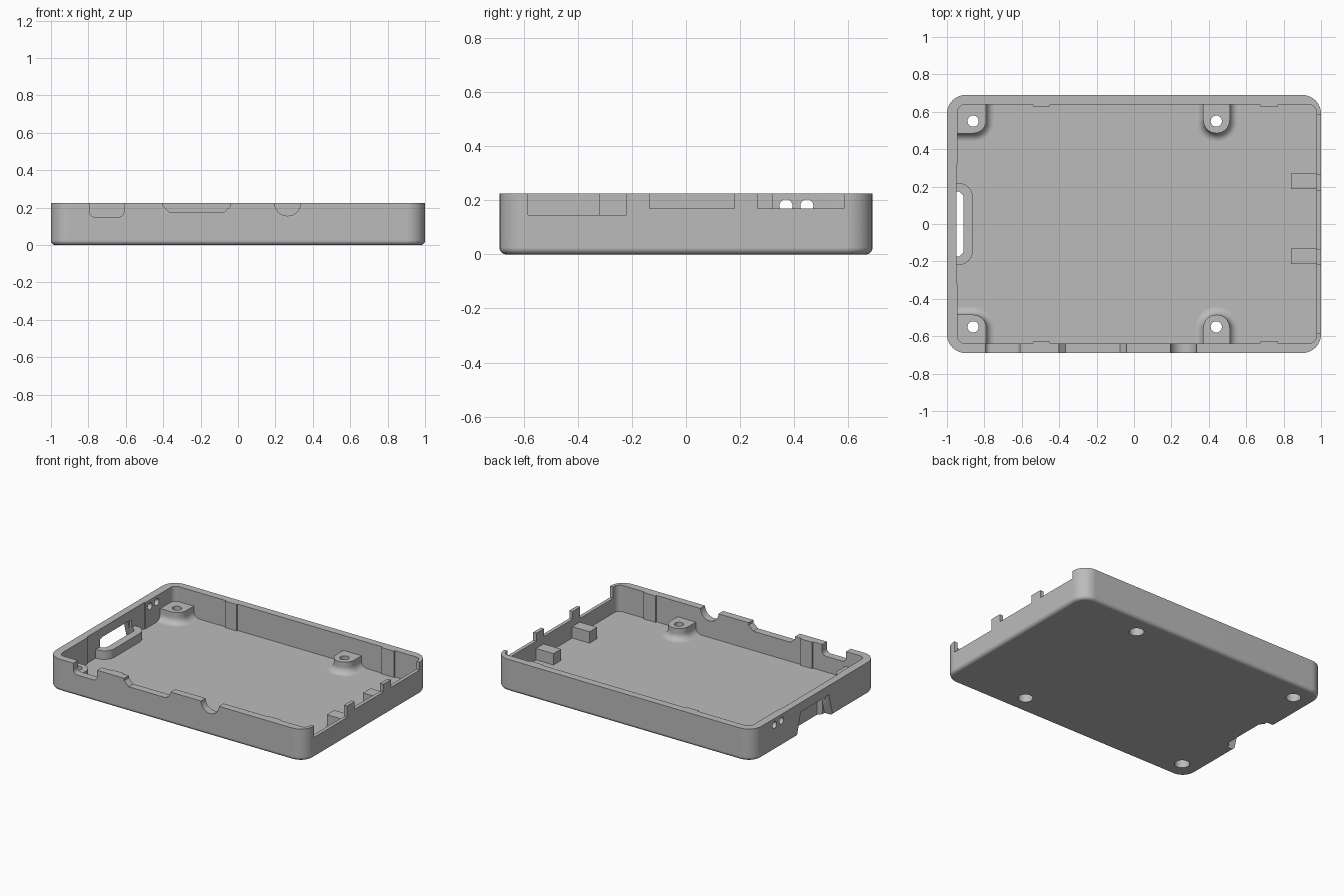
import bpy, bmesh
from math import pi, sin, cos

cube = bpy.data.objects.get("Cube")
if cube:
    bpy.data.objects.remove(cube, do_unlink=True)

TOP, FLOOR, SHELF = 0.225, 0.04, 0.12
TINY = 0.004

grey = bpy.data.materials.new("plain grey plastic")
grey.use_nodes = True
grey.diffuse_color = (0.5, 0.5, 0.5, 1)
grey.node_tree.nodes["Principled BSDF"].inputs["Base Color"].default_value = (0.5, 0.5, 0.5, 1)


def loft(name, rings):
    """Closed solid through rings of equal point count."""
    bm = bmesh.new()
    loops = [[bm.verts.new(p) for p in ring] for ring in rings]
    n = len(loops[0])
    for a, b in zip(loops, loops[1:]):
        for i in range(n):
            j = (i + 1) % n
            bm.faces.new((a[i], a[j], b[j], b[i]))
    bm.faces.new(loops[0][::-1])
    bm.faces.new(loops[-1])
    bmesh.ops.recalc_face_normals(bm, faces=bm.faces)
    mesh = bpy.data.meshes.new(name)
    bm.to_mesh(mesh)
    bm.free()
    mesh.materials.append(grey)
    ob = bpy.data.objects.new(name, mesh)
    bpy.context.collection.objects.link(ob)
    return ob


def outline(x0, x1, y0, y1, radii, steps=8):
    """Rounded rectangle; radii run from the (x0, y0) corner counter-clockwise."""
    pts = []
    corners = [(x0, y0, 1, 1), (x1, y0, -1, 1), (x1, y1, -1, -1), (x0, y1, 1, -1)]
    for k, ((x, y, sx, sy), r) in enumerate(zip(corners, radii)):
        for i in range(steps + 1):
            a = pi + k * pi / 2 + i * pi / 2 / steps
            pts.append((x + sx * r + r * cos(a), y + sy * r + r * sin(a)))
    return pts


def circle(u, v, r, n=32):
    return [(u + r * cos(2 * pi * i / n), v + r * sin(2 * pi * i / n)) for i in range(n)]


def prism(name, pts, lo, hi, axis="z"):
    place = {"x": lambda u, v, w: (w, u, v),
             "y": lambda u, v, w: (u, w, v),
             "z": lambda u, v, w: (u, v, w)}[axis]
    return loft(name, [[place(u, v, w) for u, v in pts] for w in (lo, hi)])


def box(name, x0, x1, y0, y1, z0, z1):
    return prism(name, [(x0, y0), (x1, y0), (x1, y1), (x0, y1)], z0, z1)


def apply(tool, operation):
    tool.hide_render = True
    mod = tray.modifiers.new("shape", "BOOLEAN")
    mod.object, mod.operation, mod.solver = tool, operation, "EXACT"
    bpy.context.view_layer.objects.active = tray
    bpy.ops.object.modifier_apply(modifier=mod.name)
    bpy.data.objects.remove(tool, do_unlink=True)


def cut(tool):
    apply(tool, "DIFFERENCE")


def add(tool):
    apply(tool, "UNION")


# Outer shell with a rounded bottom edge
rings, R = [], 0.025
for i in range(7):
    a = i * pi / 12
    d, z = R * (1 - sin(a)), R * (1 - cos(a))
    rings.append([(x, y, z) for x, y in outline(-1 + d, 1 - d, -0.69 + d, 0.69 - d, [0.1 - d] * 4)])
rings.append([(x, y, TOP) for x, y in outline(-1, 1, -0.69, 0.69, [0.1] * 4)])
tray = loft("case_bottom_tray", rings)

# Interior, with a shallow recess in the card-slot wall
cut(prism("cavity", outline(-0.943, 0.975, -0.638, 0.638, [0.04] * 4), FLOOR, 0.4))
cut(box("wall_recess", -0.95, -0.9, -0.32, 0.32, FLOOR, 0.4))

# Screw posts flaring out into the floor
def post(x0, x1, side, flare_x0):
    rings = []
    profile = [(0.045, FLOOR - 0.01)]
    for i in range(7):
        a = i * pi / 12
        profile.append((0.045 * (1 - sin(a)), FLOOR + 0.045 * (1 - cos(a))))
    profile.append((0, SHELF))
    for d, z in profile:
        r = 0.07 + d
        pts = outline(x0 - d * flare_x0, x1 + d, 0.485 - d, 0.645,
                      (r if flare_x0 else TINY, r, TINY, TINY))
        rings.append([(x, y * side, z) for x, y in pts])
    add(loft("screw_post", rings))


for side in (-1, 1):
    post(-0.955, -0.79, side, 0)
    post(0.37, 0.512, side, 1)
    # Snap ribs on the long walls
    for x0, x1 in ((-0.54, -0.45), (0.675, 0.77)):
        ys = sorted((side * 0.628, side * 0.65))
        add(box("snap_rib", x0, x1, *ys, FLOOR - 0.01, TOP))

# Board supports beside the port wall
for y in (-0.173, 0.228):
    add(box("board_support", 0.84, 0.985, y - 0.042, y + 0.042, FLOOR - 0.01, SHELF))

# Raised rim and opening of the card slot
add(prism("slot_rim", outline(-0.97, -0.86, -0.22, 0.22, (TINY, 0.08, 0.08, TINY)), FLOOR - 0.01, 0.1))
cut(prism("slot_well", [(-0.965, -0.175), (-0.935, -0.175), (-0.912, -0.15),
                        (-0.912, 0.15), (-0.935, 0.175), (-0.965, 0.175)], -0.1, 0.155))
cut(prism("slot_mouth", [(-0.2, -0.1), (0.2, -0.1), (0.2, 0), (0.155, 0.16),
                         (-0.155, 0.16), (-0.2, 0)], -1.1, -0.935, "x"))

# Screw holes with wide recesses underneath
for x in (-0.86, 0.44):
    for y in (-0.55, 0.55):
        cut(prism("screw_hole", circle(x, y, 0.03), -0.1, 0.3))
        cut(prism("screw_recess", circle(x, y, 0.048), -0.1, 0.06))

# Large port openings in the thin wall
for y0, y1, z in ((-0.585, -0.22, 0.145), (-0.135, 0.18, 0.17), (0.265, 0.585, 0.17)):
    cut(box("port_opening", 0.95, 1.1, y0, y1, z, 0.4))

# Small connector openings in the front wall
fronts = (outline(-0.795, -0.61, 0.15, 0.4, (0.03, 0.03, TINY, TINY)),
          [(-0.4, 0.4), (-0.4, 0.208), (-0.365, 0.175), (-0.075, 0.175), (-0.04, 0.208), (-0.04, 0.4)],
          circle(0.265, TOP + 0.001, 0.07))
for pts in fronts:
    cut(prism("connector_opening", pts, -0.8, -0.6, "y"))

# Indicator light holes beside the card slot
for y in (0.37, 0.447):
    cut(prism("light_hole", circle(y, 0.18, 0.024), -1.1, -0.9, "x"))

# Smooth rounded areas, crisp flat faces
bpy.ops.object.select_all(action="DESELECT")
tray.select_set(True)
bpy.context.view_layer.objects.active = tray
bpy.ops.object.shade_smooth_by_angle(angle=pi / 6)
weighted = tray.modifiers.new("even_shading", "WEIGHTED_NORMAL")
weighted.keep_sharp = True
